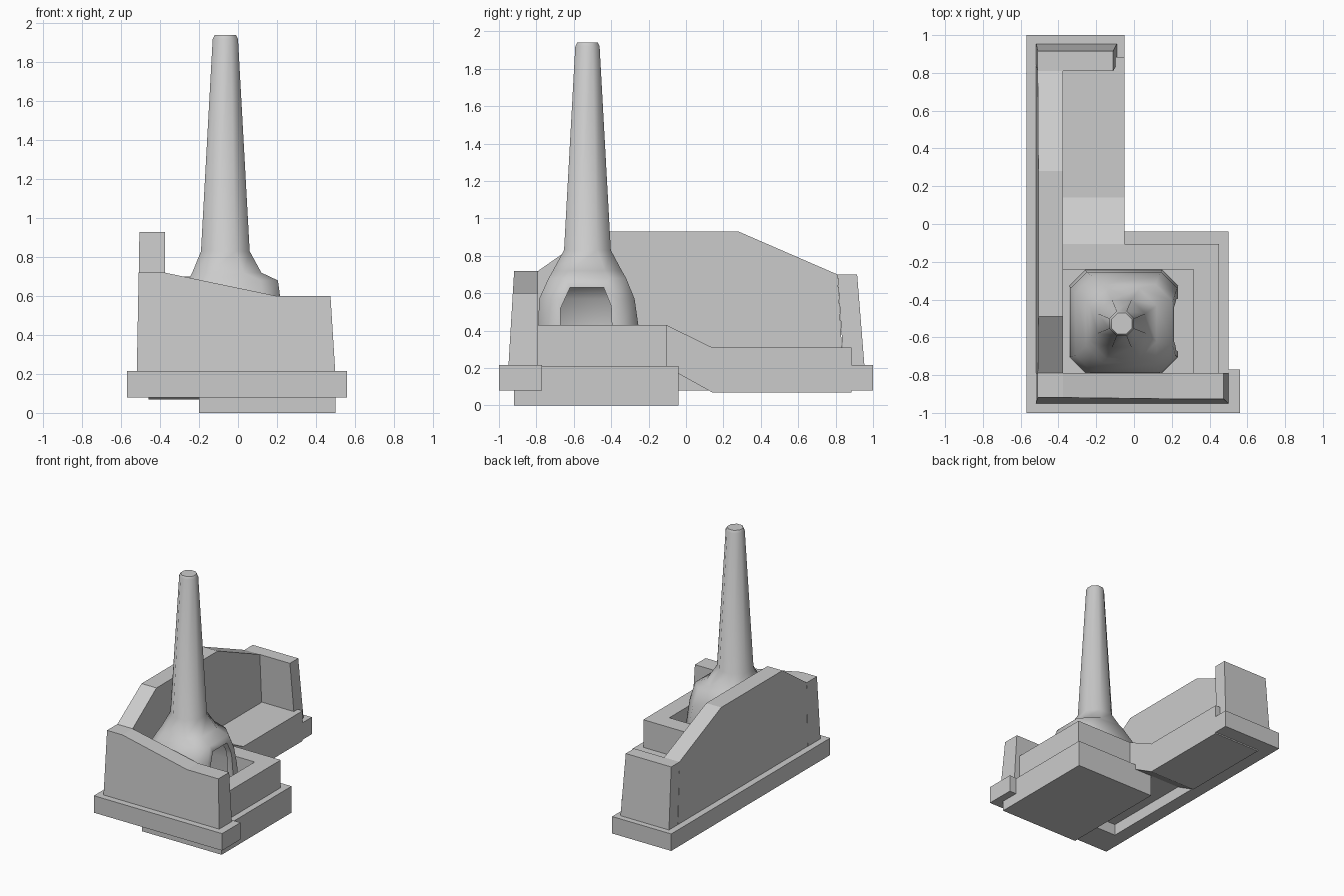
import bpy, bmesh
from math import radians

if "Cube" in bpy.data.objects:
    bpy.data.objects.remove(bpy.data.objects["Cube"])


def mesh_object(name, rings):
    """Skin a stack of equal-length point rings and cap both ends."""
    bm = bmesh.new()
    loops = [[bm.verts.new(p) for p in ring] for ring in rings]
    n = len(loops[0])
    for a, b in zip(loops, loops[1:]):
        for i in range(n):
            j = (i + 1) % n
            bm.faces.new((a[i], a[j], b[j], b[i]))
    bm.faces.new(loops[0])
    bm.faces.new(loops[-1])
    bmesh.ops.recalc_face_normals(bm, faces=bm.faces)
    me = bpy.data.meshes.new(name)
    bm.to_mesh(me)
    bm.free()
    ob = bpy.data.objects.new(name, me)
    bpy.context.collection.objects.link(ob)
    return ob


def prism(name, pts, axis, lo, hi):
    """Extrude a profile along an axis; lo/hi may be (base, top) pairs for battered sides."""
    def place(p, d):
        a, b = p
        if isinstance(d, tuple):
            d = d[0] + (d[1] - d[0]) * (b - 0.2) / 0.5
        return {'x': (d, a, b), 'y': (a, d, b), 'z': (a, b, d)}[axis]
    return mesh_object(name, [[place(p, d) for p in pts] for d in (lo, hi)])


def box(name, x0, x1, y0, y1, z0, z1):
    return prism(name, [(x0, y0), (x1, y0), (x1, y1), (x0, y1)], 'z', z0, z1)


def chamfered_ring(z, x0, x1, y0, y1, c):
    return [(x0 + c, y0, z), (x1 - c, y0, z), (x1, y0 + c, z), (x1, y1 - c, z),
            (x1 - c, y1, z), (x0 + c, y1, z), (x0, y1 - c, z), (x0, y0 + c, z)]


def cut(ob, cutter):
    cutter.hide_render = True
    mod = ob.modifiers.new("cut", 'BOOLEAN')
    mod.operation = 'DIFFERENCE'
    mod.solver = 'EXACT'
    mod.object = cutter
    bpy.context.view_layer.objects.active = ob
    bpy.ops.object.modifier_apply(modifier=mod.name)
    bpy.data.objects.remove(cutter)


# Foundation trim running round the front, left and back
prism("foundation_trim", [(-.57, -1), (.56, -1), (.56, -.77), (-.46, -.77),
      (-.46, .88), (-.05, .88), (-.05, 1), (-.57, 1)], 'z', .08, .215)

# Hearth: lower block and upper rim with a sunken fire pit
box("hearth_base", -.2, .5, -.92, -.04, 0, .21)
hearth = box("hearth_rim", -.46, .45, -.82, -.105, .17, .43)
cut(hearth, box("pit_cutter", -.375, .315, -.79, -.24, .27, .6))

# Platform with a ramp up to the hearth
prism("platform", [(-.12, .43), (-.105, .43), (.14, .31), (.885, .31), (.885, .07),
      (.14, .07), (-.04, .17), (-.12, .17)], 'x', -.46, -.05)

# Walls with sloping tops and battered outer faces
prism("front_wall", [(-.52, .2), (-.51, .72), (-.375, .72), (.2, .6), (.475, .6), (.5, .2)],
      'y', (-.95, -.92), (-.79, -.79))
prism("side_wall", [(-.82, .2), (-.79, .72), (-.49, .93), (.28, .93), (.81, .7), (.84, .2)],
      'x', (-.518, -.51), -.375)
prism("back_wall", [(-.518, .2), (-.51, .7), (-.11, .7), (-.09, .2)],
      'y', (.845, .81), (.955, .915))

# Chimney: tapered octagonal stack flaring into a hood over the pit
chimney = mesh_object("chimney", [chamfered_ring(*r) for r in (
    (.22, -.345, .235, -.79, -.24, .085),
    (.43, -.335, .23, -.79, -.255, .085),
    (.57, -.31, .22, -.785, -.275, .09),
    (.68, -.255, .205, -.735, -.32, .09),
    (.72, -.235, .12, -.712, -.343, .09),
    (.83, -.19, .06, -.652, -.402, .073),
    (1.92, -.13, .0, -.592, -.462, .038),
    (1.94, -.12, -.01, -.582, -.472, .032))])

# Hollow hood and its arched mouth facing the open side
cut(chimney, mesh_object("hollow_cutter", [chamfered_ring(*r) for r in (
    (.1, -.3, .19, -.745, -.285, .07),
    (.43, -.29, .185, -.745, -.3, .07),
    (.57, -.265, .175, -.735, -.32, .07),
    (.66, -.2, .13, -.67, -.38, .06))]))
cut(chimney, prism("mouth_cutter", [(-.68, .1), (-.67, .52), (-.62, .63), (-.44, .63),
    (-.4, .53), (-.385, .1)], 'x', .05, .5))

bpy.ops.object.select_all(action='DESELECT')
chimney.select_set(True)
bpy.context.view_layer.objects.active = chimney
bpy.ops.object.shade_smooth_by_angle(angle=radians(50))
